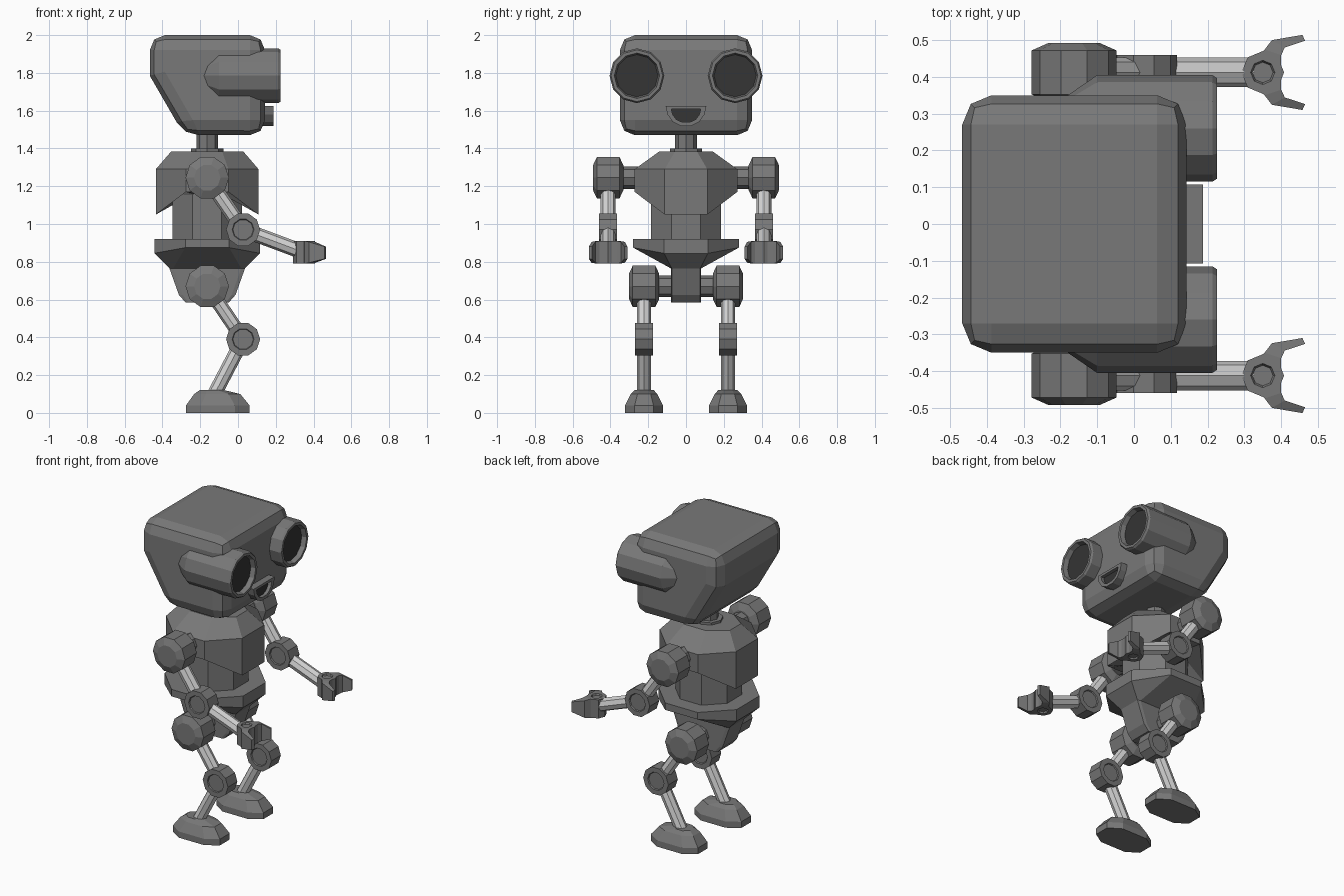
import bpy, bmesh, math
from mathutils import Vector

if "Cube" in bpy.data.objects:
    bpy.data.objects.remove(bpy.data.objects["Cube"])


def material(name, v):
    m = bpy.data.materials.new(name)
    m.diffuse_color = (v, v, v, 1)
    m.use_nodes = True
    m.node_tree.nodes["Principled BSDF"].inputs["Base Color"].default_value = m.diffuse_color
    return m


BODY = material("body grey", 0.19)
ROD = material("light rod grey", 0.64)
DARK = material("dark lens grey", 0.035)
CX = -0.163  # torso axis


def finish(name, bm, mats):
    bmesh.ops.recalc_face_normals(bm, faces=bm.faces)
    me = bpy.data.meshes.new(name)
    bm.to_mesh(me)
    bm.free()
    for m in mats:
        me.materials.append(m)
    ob = bpy.data.objects.new(name, me)
    bpy.context.collection.objects.link(ob)
    return ob


def loft(name, rings, mat=BODY, dark_cap=False):
    """Skin a list of equal-length rings and cap both ends."""
    bm = bmesh.new()
    vs = [[bm.verts.new(p) for p in r] for r in rings]
    n = len(vs[0])
    for a, b in zip(vs, vs[1:]):
        for i in range(n):
            j = (i + 1) % n
            bm.faces.new((a[i], a[j], b[j], b[i]))
    bm.faces.new(vs[0][::-1])
    cap = bm.faces.new(vs[-1])
    if dark_cap:
        cap.material_index = 1
    return finish(name, bm, [mat, DARK])


def lathe(name, origin, axis, profile, sides, mat=BODY, dark_cap=False):
    """Turn (distance, radius) pairs round an axis."""
    q = Vector(axis).to_track_quat('Z', 'Y')
    rings = []
    for t, r in profile:
        rings.append([Vector(origin) + q @ Vector((r * math.cos(2 * math.pi * i / sides),
                      r * math.sin(2 * math.pi * i / sides), t)) for i in range(sides)])
    return loft(name, rings, mat, dark_cap)


def octagon(ax, ay, z, z_side=None, b=None, c=None, cx=CX, cy=0):
    """Eight-sided ring; z_side is the height of the vertices on the left and right."""
    zs = z if z_side is None else z_side
    b = ay * 0.414 if b is None else b
    c = ax * 0.414 if c is None else c
    pts = [(ax, -b, z), (ax, b, z), (c, ay, zs), (-c, ay, zs),
           (-ax, b, z), (-ax, -b, z), (-c, -ay, zs), (c, -ay, zs)]
    return [(x + cx, y + cy, h) for x, y, h in pts]


def rod(name, a, b, r):
    d = Vector(b) - Vector(a)
    return lathe(name, a, d, [(0, r), (d.length, r)], 8, ROD)


# Head: extruded side profile with rounded edges, the back crease left sharp
prof = [(-0.467, 2.0), (0.143, 2.0), (0.143, 1.47), (-0.285, 1.47), (-0.467, 1.785)]
bm = bmesh.new()
left, right = [[bm.verts.new((x, y, z)) for x, z in prof] for y in (-0.35, 0.35)]
bm.faces.new(left)
bm.faces.new(right[::-1])
for i in range(5):
    j = (i + 1) % 5
    bm.faces.new((left[i], right[i], right[j], left[j]))
bmesh.ops.recalc_face_normals(bm, faces=bm.faces)
sharp = [e for e in bm.edges if e.calc_face_angle() > math.radians(40)]
bmesh.ops.bevel(bm, geom=sharp, offset=0.08, segments=2, profile=0.5, affect='EDGES')
finish("head", bm, [BODY])

# Mouth: half-round plate with a dark recess
outer = [(-0.108, 1.625), (0.108, 1.625), (0.098, 1.58), (0.07, 1.54), (0.03, 1.52),
         (-0.03, 1.52), (-0.07, 1.54), (-0.098, 1.58)]
inner = [(y * 0.72, 1.578 + (z - 1.578) * 0.66) for y, z in outer]
loft("mouth", [[(x, y, z) for y, z in ring] for x, ring in
               ((0.13, outer), (0.187, outer), (0.187, inner), (0.165, inner))], dark_cap=True)

# Neck, chest, waist, pelvis
lathe("neck", (CX, 0, 0), (0, 0, 1), [(1.37, 0.085), (1.40, 0.085), (1.40, 0.058), (1.49, 0.058)], 8)
loft("chest", [octagon(0.185, 0.185, 1.16), octagon(0.272, 0.272, 1.05, 1.17),
               octagon(0.272, 0.272, 1.29), octagon(0.19, 0.14, 1.385)])
loft("waist", [octagon(0.185, 0.185, 0.90), octagon(0.185, 0.185, 1.19)])
loft("pelvis", [octagon(0.28, 0.28, 0.92), octagon(0.28, 0.28, 0.845, 0.875),
                octagon(0.2, 0.08, 0.765, b=0.075, c=0.18),
                octagon(0.15, 0.08, 0.625, b=0.075, c=0.13),
                octagon(0.115, 0.08, 0.585, b=0.075, c=0.1)])

BALL = [(-0.08, 0.07), (-0.06, 0.115), (0.06, 0.115), (0.08, 0.07)]
HINGE = [(-0.041, 0.054), (-0.048, 0.058), (-0.048, 0.09),
         (0.048, 0.09), (0.048, 0.058), (0.041, 0.054)]
Y = (0, 1, 0)

for s, side in ((1, "left"), (-1, "right")):
    # Eye tube with dark lens
    lathe(side + "_eye", (0, s * 0.26, 1.785), (1, 0, 0),
          [(-0.18, 0.09), (-0.10, 0.145), (0.213, 0.145), (0.225, 0.137),
           (0.225, 0.12), (0.195, 0.112)], 12, dark_cap=True)

    # Arm
    y = s * 0.412
    shoulder, elbow, wrist = (CX, y, 1.245), (0.027, y, 0.97), (0.335, y, 0.855)
    lathe(side + "_shoulder_axle", (CX, 0, 1.245), (0, s, 0), [(0.2, 0.06), (0.36, 0.06)], 8)
    lathe(side + "_shoulder", shoulder, Y, BALL, 10)
    rod(side + "_upper_arm", shoulder, elbow, 0.04)
    lathe(side + "_elbow", elbow, Y, HINGE, 10)
    rod(side + "_forearm", elbow, wrist, 0.04)

    # Gripper: hub and two tapered fingers
    lathe(side + "_hand_hub", (0.35, y, 0.85), (0, 0, 1),
          [(-0.05, 0.028), (-0.06, 0.033), (-0.06, 0.058), (0.06, 0.058), (0.06, 0.033), (0.05, 0.028)], 8)
    for f, which in ((1, "outer"), (-1, "inner")):
        # cross-sections along the finger: x, two y offsets, z range
        rings = []
        for (xa, ya), (xb, yb), z0, z1 in (((0.335, 0.04), (0.40, 0.02), 0.79, 0.91),
                                           ((0.355, 0.062), (0.40, 0.047), 0.79, 0.91),
                                           ((0.375, 0.088), (0.41, 0.068), 0.795, 0.905),
                                           ((0.458, 0.102), (0.465, 0.086), 0.815, 0.88)):
            rings.append([(xa, y + f * ya, z0), (xb, y + f * yb, z0),
                          (xb, y + f * yb, z1), (xa, y + f * ya, z1)])
        loft(side + "_" + which + "_finger", rings)

    # Leg
    y = s * 0.222
    hip, knee, ankle = (CX, y, 0.67), (0.027, y, 0.39), (-0.13, y, 0.09)
    lathe(side + "_hip_axle", (CX, 0, 0.67), (0, s, 0), [(0.05, 0.057), (0.17, 0.057)], 8)
    lathe(side + "_hip", hip, Y, BALL, 10)
    rod(side + "_thigh", hip, knee, 0.038)
    lathe(side + "_knee", knee, Y, HINGE, 10)
    rod(side + "_shin", knee, ankle, 0.038)

    # Foot
    loft(side + "_foot", [octagon(0.168, 0.10, 0.0, b=0.05, c=0.09, cx=-0.107, cy=y),
                          octagon(0.168, 0.10, 0.04, b=0.05, c=0.09, cx=-0.107, cy=y),
                          octagon(0.122, 0.07, 0.10, b=0.035, c=0.06, cx=-0.11, cy=y),
                          octagon(0.06, 0.05, 0.122, cx=-0.14, cy=y)])
